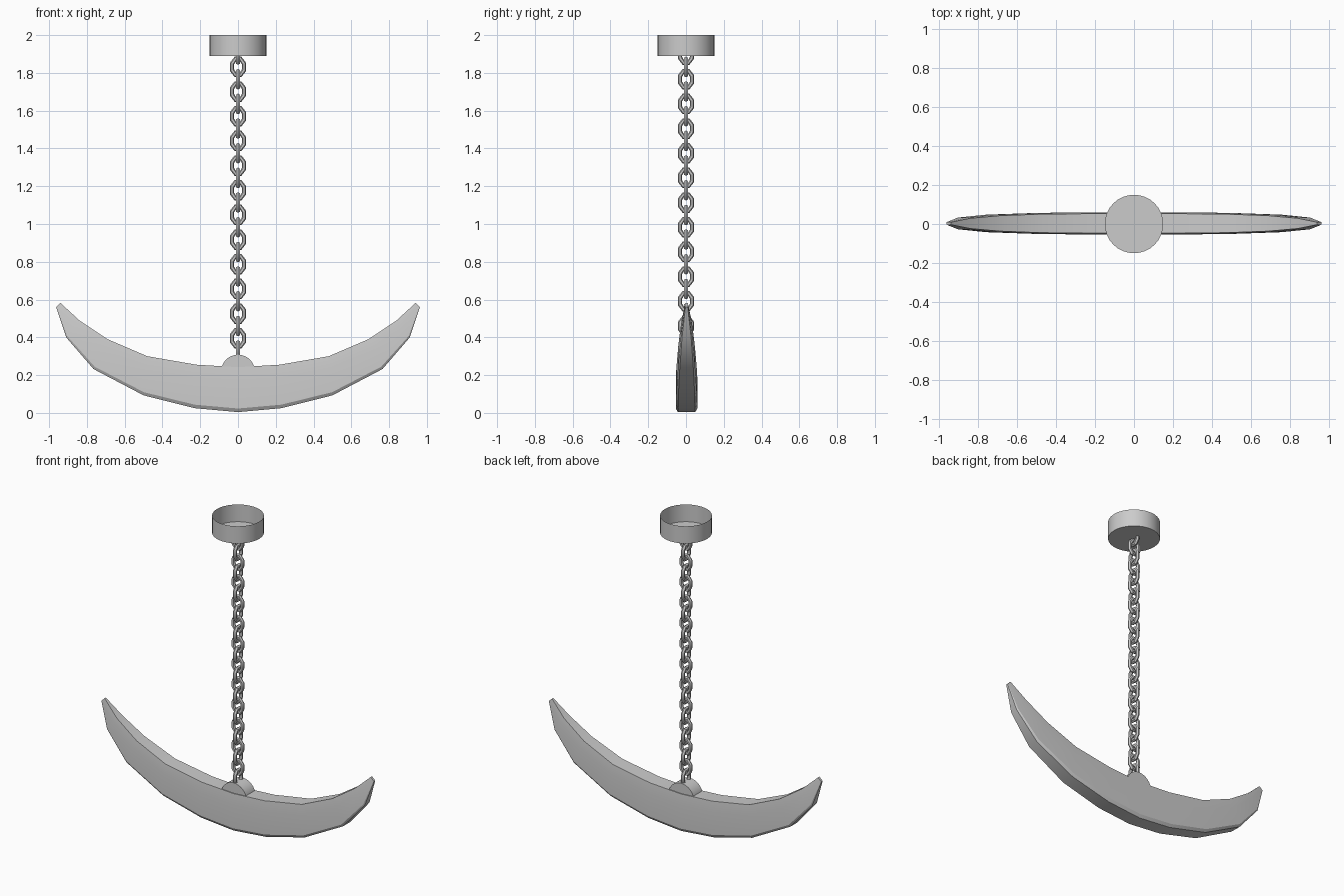
import bpy, bmesh, math
from mathutils import Matrix

if "Cube" in bpy.data.objects:
    bpy.data.objects.remove(bpy.data.objects["Cube"])


def finish(name, bm, angle=30):
    bmesh.ops.recalc_face_normals(bm, faces=bm.faces[:])
    mesh = bpy.data.meshes.new(name)
    bm.to_mesh(mesh)
    bm.free()
    ob = bpy.data.objects.new(name, mesh)
    bpy.context.collection.objects.link(ob)
    bpy.ops.object.select_all(action='DESELECT')
    ob.select_set(True)
    bpy.context.view_layer.objects.active = ob
    bpy.ops.object.shade_smooth_by_angle(angle=math.radians(angle))
    return ob


# Ceiling mount: shallow cup, open at the top
bm = bmesh.new()
bmesh.ops.create_cone(bm, cap_ends=True, segments=32, radius1=0.15, radius2=0.15,
                      depth=0.11, matrix=Matrix.Translation((0, 0, 1.945)))
top = [f for f in bm.faces if f.normal.z > 0.9]
bmesh.ops.delete(bm, geom=top, context='FACES_ONLY')
finish("ceiling_mount", bm)


# Chain: stretched eight-sided rings, alternately turned by 90 degrees
def chain_link(name, z, sideways, cut=False):
    bm = bmesh.new()
    n, m, wire = 8, 6, 0.012
    rings = []
    for i in range(n):
        a = 2 * math.pi * (i + 0.5) / n
        ring = []
        for j in range(m):
            b = 2 * math.pi * j / m
            x = (0.034 + wire * math.cos(b)) * math.cos(a)
            zz = (0.047 + wire * math.cos(b)) * math.sin(a)
            y = wire * math.sin(b)
            p = (-y, x, z + zz) if sideways else (x, y, z + zz)
            ring.append(bm.verts.new(p))
        rings.append(ring)
    for i in range(n):
        r, s = rings[i], rings[(i + 1) % n]
        for j in range(m):
            k = (j + 1) % m
            bm.faces.new((r[j], r[k], s[k], s[j]))
    if cut:
        bmesh.ops.bisect_plane(bm, geom=bm.verts[:] + bm.edges[:] + bm.faces[:],
                               plane_co=(0, 0, 1.891), plane_no=(0, 0, 1), clear_outer=True)
    finish(name, bm, 40)


for i in range(25):
    chain_link(f"chain_link_{i + 1}", 1.897 - 0.0653 * i, i % 2 == 0, i == 0)

# Crescent hull: (upper x, upper z, lower x, lower z, half thickness), centre to tip
half = [(0, 0.242, 0, 0.004, 0.057), (0.22, 0.255, 0.23, 0.025, 0.057),
        (0.48, 0.30, 0.50, 0.093, 0.054), (0.69, 0.39, 0.765, 0.232, 0.045),
        (0.84, 0.49, 0.91, 0.40, 0.030), (0.94, 0.582, 0.963, 0.56, 0.007)]
stations = [(-a, b, -c, d, w) for a, b, c, d, w in reversed(half[1:])] + half
section = [(0.88, 0), (1, 0.3), (1, 0.92), (0.8, 1), (-0.8, 1), (-1, 0.92), (-1, 0.3), (-0.88, 0)]
bm = bmesh.new()
loops = []
for ux, uz, lx, lz, w in stations:
    loops.append([bm.verts.new((ux + (lx - ux) * t, 0.003 + w * s, uz + (lz - uz) * t))
                  for s, t in section])
for r, s in zip(loops, loops[1:]):
    for j in range(len(section)):
        k = (j + 1) % len(section)
        bm.faces.new((r[j], r[k], s[k], s[j]))
bm.faces.new(loops[0])
bm.faces.new(loops[-1])
finish("crescent_hull", bm)

# Round boss that joins the hull to the chain
bm = bmesh.new()
bmesh.ops.create_cone(bm, cap_ends=True, segments=32, radius1=0.09, radius2=0.09, depth=0.09,
                      matrix=Matrix.Translation((0, 0.003, 0.218)) @ Matrix.Rotation(math.pi / 2, 4, 'X'))
finish("chain_boss", bm)
